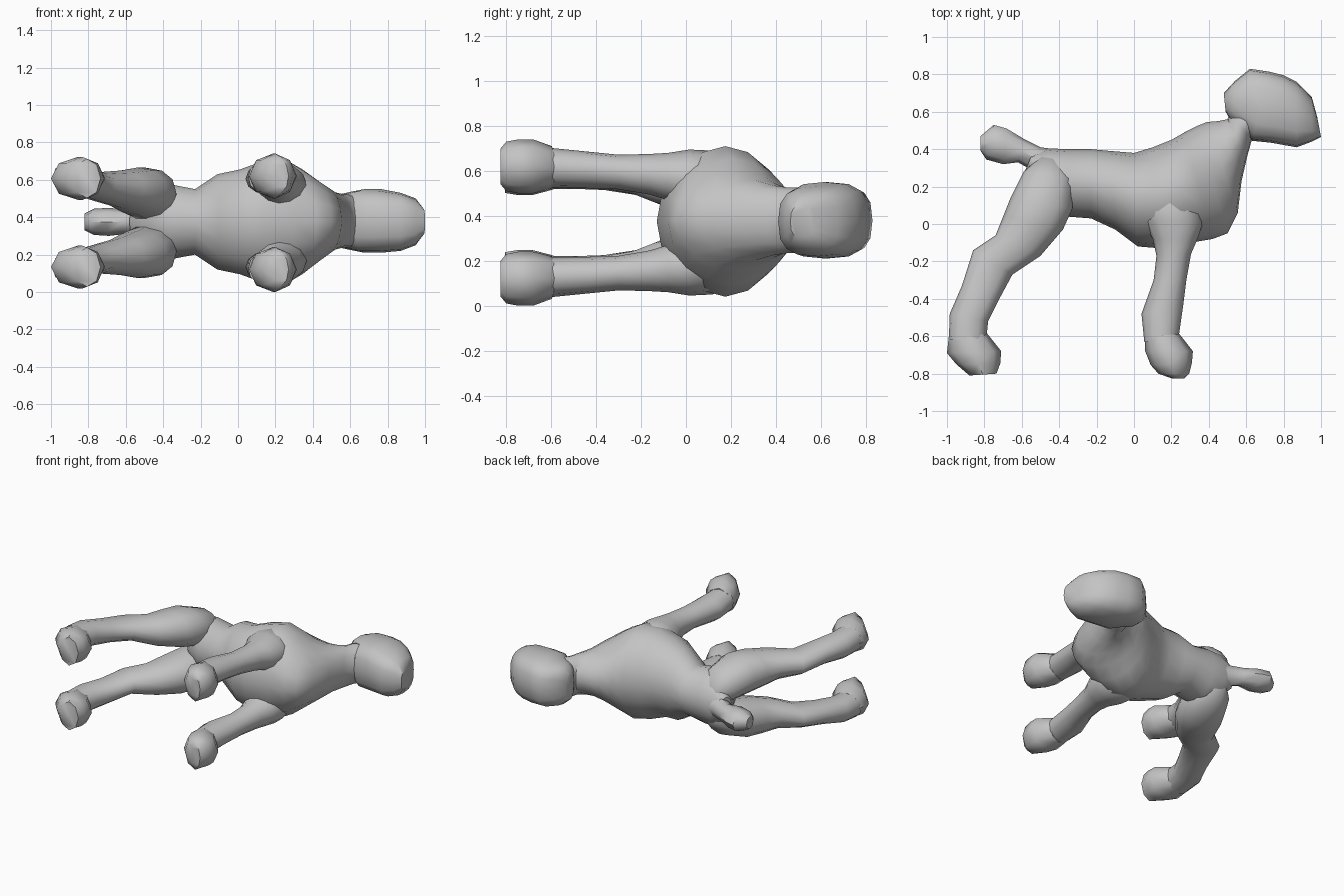
import bpy
import bmesh
import math
from mathutils import Vector

cube = bpy.data.objects.get("Cube")
if cube:
    bpy.data.objects.remove(cube, do_unlink=True)

grey = bpy.data.materials.new("coat grey")
grey.use_nodes = True
COLOUR = (0.55, 0.55, 0.55, 1)
grey.diffuse_color = COLOUR
grey.node_tree.nodes["Principled BSDF"].inputs["Base Color"].default_value = COLOUR

MID = 0.37  # height of the animal's symmetry plane, as it lies on its side


def spow(v, p):
    return math.copysign(abs(v) ** p, v)


def loft(name, sections, side=1, sides=12, power=1.0, angle=45):
    """Skin rings, each given by two outline points, an offset from the
    symmetry plane and a half width: (x1, y1, x2, y2, offset, half)."""
    bm = bmesh.new()
    rings = []
    for x1, y1, x2, y2, off, half in sections:
        a, b = Vector((x1, y1, 0)), Vector((x2, y2, 0))
        centre, arm = (a + b) / 2, (b - a) / 2
        ring = []
        for i in range(sides):
            t = math.tau * i / sides
            p = centre + arm * spow(math.cos(t), power)
            p.z = MID + side * off + half * spow(math.sin(t), power)
            ring.append(bm.verts.new(p))
        rings.append(ring)
    for r, s in zip(rings, rings[1:]):
        for i in range(sides):
            j = (i + 1) % sides
            bm.faces.new((r[i], r[j], s[j], s[i]))
    bm.faces.new(rings[0])
    bm.faces.new(rings[-1])
    bmesh.ops.recalc_face_normals(bm, faces=bm.faces)
    mesh = bpy.data.meshes.new(name)
    bm.to_mesh(mesh)
    bm.free()
    mesh.materials.append(grey)
    obj = bpy.data.objects.new(name, mesh)
    bpy.context.collection.objects.link(obj)
    bpy.ops.object.select_all(action='DESELECT')
    obj.select_set(True)
    bpy.context.view_layer.objects.active = obj
    bpy.ops.object.shade_smooth_by_angle(angle=math.radians(angle))
    return obj


# Torso from rump through chest to the neck, ending inside the head
loft("torso", [
    (-0.58, 0.29, -0.54, 0.385, 0.005, 0.08),
    (-0.48, 0.10, -0.46, 0.405, 0.005, 0.18),
    (-0.36, 0.04, -0.36, 0.40, 0.005, 0.20),
    (-0.23, 0.03, -0.23, 0.40, 0.005, 0.175),
    (-0.10, -0.03, -0.12, 0.39, 0.005, 0.255),
    (0.02, -0.12, 0.00, 0.38, 0.005, 0.28),
    (0.14, -0.13, 0.10, 0.41, 0.005, 0.32),
    (0.30, -0.10, 0.20, 0.45, 0.005, 0.335),
    (0.42, -0.08, 0.27, 0.49, 0.005, 0.28),
    (0.50, -0.05, 0.34, 0.525, 0.008, 0.22),
    (0.555, 0.06, 0.39, 0.545, 0.01, 0.18),
    (0.575, 0.23, 0.45, 0.55, 0.01, 0.155),
    (0.605, 0.36, 0.50, 0.56, 0.01, 0.145),
    (0.63, 0.45, 0.51, 0.60, 0.01, 0.145),
    (0.72, 0.50, 0.56, 0.66, 0.01, 0.13),
], sides=16, power=1.05)

# Head from nape to muzzle
loft("head", [
    (0.49, 0.60, 0.48, 0.70, 0.01, 0.10),
    (0.52, 0.55, 0.54, 0.765, 0.01, 0.14),
    (0.58, 0.50, 0.62, 0.83, 0.01, 0.155),
    (0.63, 0.445, 0.72, 0.815, 0.01, 0.17),
    (0.73, 0.435, 0.80, 0.795, 0.01, 0.17),
    (0.87, 0.41, 0.87, 0.76, 0.005, 0.155),
    (0.95, 0.44, 0.95, 0.68, 0.005, 0.125),
    (1.00, 0.465, 0.98, 0.57, 0.005, 0.07),
], sides=16, power=0.7, angle=50)

# Short upturned tail
loft("tail", [
    (-0.46, 0.20, -0.42, 0.40, 0.005, 0.10),
    (-0.55, 0.29, -0.50, 0.41, 0.005, 0.075),
    (-0.62, 0.33, -0.58, 0.45, 0.005, 0.065),
    (-0.70, 0.32, -0.68, 0.51, 0.005, 0.075),
    (-0.79, 0.345, -0.75, 0.53, 0.005, 0.07),
    (-0.82, 0.39, -0.82, 0.47, 0.005, 0.045),
], sides=8)

for label, side in (("upper", 1), ("lower", -1)):
    # Hind leg: broad thigh, slim hock and shin
    loft(label + "_hind_leg", [
        (-0.50, 0.36, -0.38, 0.34, 0.08, 0.06),
        (-0.59, 0.28, -0.32, 0.24, 0.12, 0.12),
        (-0.66, 0.14, -0.33, 0.08, 0.16, 0.135),
        (-0.70, 0.04, -0.38, -0.03, 0.17, 0.125),
        (-0.74, -0.06, -0.50, -0.17, 0.18, 0.10),
        (-0.86, -0.14, -0.65, -0.27, 0.195, 0.075),
        (-0.92, -0.33, -0.72, -0.40, 0.22, 0.075),
        (-0.985, -0.48, -0.78, -0.52, 0.235, 0.085),
        (-0.99, -0.62, -0.79, -0.62, 0.24, 0.09),
    ], side, power=0.9)
    loft(label + "_hind_paw", [
        (-0.99, -0.60, -0.79, -0.58, 0.237, 0.09),
        (-1.00, -0.69, -0.71, -0.68, 0.237, 0.115),
        (-0.95, -0.75, -0.715, -0.745, 0.237, 0.115),
        (-0.88, -0.81, -0.735, -0.80, 0.237, 0.105),
    ], side, sides=8, angle=50)

    # Front leg: shoulder sunk in the chest, forearm and shin
    loft(label + "_front_leg", [
        (0.08, 0.26, 0.30, 0.26, 0.12, 0.09),
        (0.02, 0.12, 0.36, 0.12, 0.18, 0.14),
        (0.05, 0.02, 0.37, 0.01, 0.195, 0.13),
        (0.10, -0.08, 0.34, -0.08, 0.205, 0.105),
        (0.12, -0.17, 0.305, -0.16, 0.215, 0.09),
        (0.105, -0.30, 0.28, -0.30, 0.225, 0.077),
        (0.04, -0.48, 0.265, -0.42, 0.235, 0.082),
        (0.055, -0.63, 0.235, -0.63, 0.245, 0.09),
    ], side)
    loft(label + "_front_paw", [
        (0.06, -0.61, 0.24, -0.585, 0.245, 0.095),
        (0.06, -0.68, 0.315, -0.68, 0.25, 0.12),
        (0.09, -0.755, 0.31, -0.74, 0.25, 0.12),
        (0.13, -0.80, 0.295, -0.80, 0.25, 0.11),
        (0.20, -0.825, 0.27, -0.825, 0.25, 0.08),
    ], side, sides=8, angle=50)
